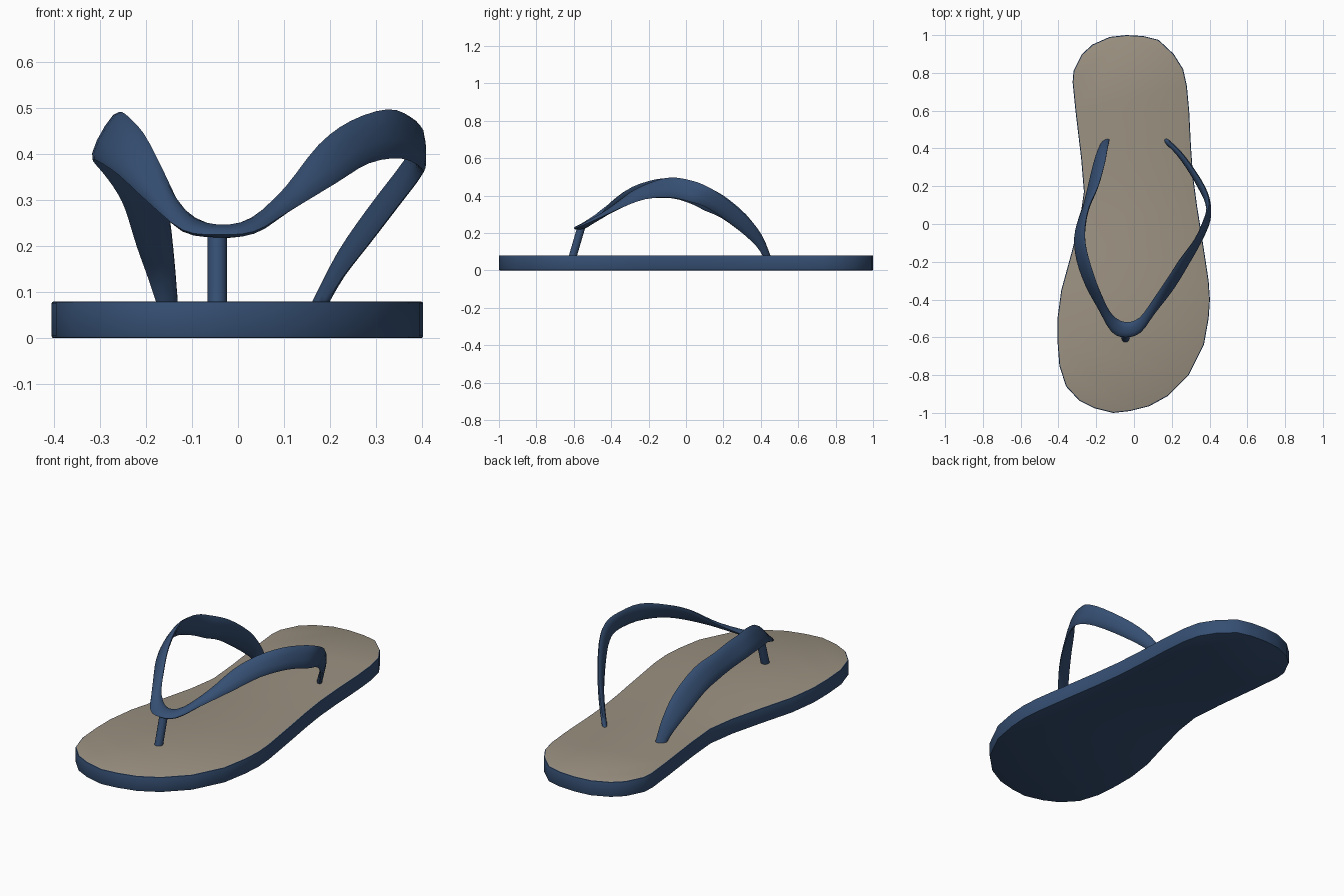
import bpy, bmesh, math
from mathutils import Vector as V

if "Cube" in bpy.data.objects:
    bpy.data.objects.remove(bpy.data.objects["Cube"])


def material(name, rgb):
    m = bpy.data.materials.new(name)
    m.diffuse_color = (*rgb, 1)
    m.use_nodes = True
    m.node_tree.nodes["Principled BSDF"].inputs["Base Color"].default_value = m.diffuse_color
    return m


NAVY = material("navy rubber", (0.036, 0.078, 0.17))
TAN = material("tan footbed", (0.33, 0.285, 0.22))


def finish(name, bm, mats, angle):
    bmesh.ops.recalc_face_normals(bm, faces=bm.faces)
    me = bpy.data.meshes.new(name)
    bm.to_mesh(me)
    bm.free()
    for m in mats:
        me.materials.append(m)
    ob = bpy.data.objects.new(name, me)
    bpy.context.collection.objects.link(ob)
    bpy.ops.object.select_all(action='DESELECT')
    ob.select_set(True)
    bpy.context.view_layer.objects.active = ob
    bpy.ops.object.shade_smooth_by_angle(angle=math.radians(angle))
    return ob


def spline(pts, steps):
    """Catmull-Rom points through an open list."""
    out = []
    for i in range(len(pts) - 1):
        a, b, c, d = (pts[min(max(i + k, 0), len(pts) - 1)] for k in (-1, 0, 1, 2))
        for s in range(steps):
            t = s / steps
            out.append(0.5 * (2 * b + (c - a) * t + (2 * a - 5 * b + 4 * c - d) * t * t
                              + (3 * b - a - 3 * c + d) * t ** 3))
    return out + [pts[-1]]


# Sole: foot outline extruded, edges softly bevelled, tan top face
outline = [(-.04, 1), (.05, .995), (.13, .975), (.21, .9), (.26, .82), (.28, .73), (.292, .6),
           (.302, .4), (.313, .25), (.333, .1), (.357, -.05), (.38, -.2), (.395, -.3), (.402, -.4),
           (.395, -.5), (.37, -.64), (.29, -.8), (.18, -.91), (.08, -.965), (-.02, -.99),
           (-.11, -1), (-.21, -.975), (-.29, -.935), (-.36, -.86), (-.395, -.75), (-.405, -.62),
           (-.405, -.5), (-.385, -.35), (-.33, -.15), (-.287, .02), (-.265, .17), (-.28, .35),
           (-.31, .6), (-.325, .75), (-.32, .81), (-.275, .9), (-.22, .95), (-.13, .99)]
bm = bmesh.new()
base = bm.faces.new([bm.verts.new((x, y, 0)) for x, y in outline])
ext = bmesh.ops.extrude_face_region(bm, geom=[base])
bmesh.ops.translate(bm, vec=(0, 0, .08), verts=[g for g in ext["geom"] if isinstance(g, bmesh.types.BMVert)])
rims = [e for e in bm.edges if abs(e.verts[0].co.z - e.verts[1].co.z) < 1e-4]
bmesh.ops.bevel(bm, geom=rims, offset=.005, segments=2, affect='EDGES', profile=.5)
bmesh.ops.recalc_face_normals(bm, faces=bm.faces)
for f in bm.faces:
    f.material_index = int(f.normal.z > .95)
bmesh.ops.triangulate(bm, faces=[f for f in bm.faces if len(f.verts) > 4])
finish("sole", bm, [NAVY, TAN], 40)

# Strap: upper and lower edge of the ribbon, left anchor -> toe -> right anchor
upper = [(-.13, .45, .07), (-.14, .4, .19), (-.155, .32, .3), (-.19, .2, .4), (-.235, .1, .45),
         (-.255, .02, .48), (-.26, -.07, .49), (-.245, -.16, .487), (-.205, -.29, .445),
         (-.165, -.39, .37), (-.115, -.48, .275), (-.045, -.52, .24),
         (.03, -.495, .257), (.1, -.4, .325), (.175, -.29, .42), (.245, -.185, .472),
         (.325, -.08, .497), (.375, .03, .48), (.397, .11, .45), (.37, .2, .395),
         (.29, .325, .29), (.222, .405, .19), (.16, .455, .07)]
lower = [(-.175, .42, .07), (-.195, .38, .13), (-.22, .3, .2), (-.245, .19, .28), (-.265, .1, .32),
         (-.29, .03, .355), (-.315, -.07, .385), (-.305, -.19, .385), (-.26, -.32, .355),
         (-.195, -.44, .295), (-.12, -.57, .235), (-.045, -.6, .225),
         (.035, -.575, .232), (.11, -.475, .275), (.21, -.345, .335), (.285, -.22, .38),
         (.355, -.09, .39), (.4, .02, .367), (.388, .1, .34), (.345, .19, .285),
         (.28, .3, .2), (.225, .375, .13), (.19, .415, .07)]
up, lo = (spline([V(p) for p in pts], 3) for pts in (upper, lower))
mid = [(u + l) / 2 for u, l in zip(up, lo)]
bm = bmesh.new()
rings = []
SIDES = 10
for i, c in enumerate(mid):
    half = (up[i] - lo[i]) / 2
    tangent = mid[min(i + 1, len(mid) - 1)] - mid[max(i - 1, 0)]
    n = half.cross(tangent).normalized() * .013
    rings.append([bm.verts.new(c + half * math.cos(a) + n * math.sin(a))
                  for a in (2 * math.pi * k / SIDES for k in range(SIDES))])
for r, s in zip(rings, rings[1:]):
    for k in range(SIDES):
        j = (k + 1) % SIDES
        bm.faces.new((r[k], r[j], s[j], s[k]))
bm.faces.new(rings[0])
bm.faces.new(rings[-1])
finish("strap", bm, [NAVY], 60)

# Toe post: slanted peg joining strap and sole
p, q = V((-.045, -.607, .07)), V((-.045, -.56, .23))
bm = bmesh.new()
bmesh.ops.create_cone(bm, cap_ends=True, segments=16, radius1=.021, radius2=.021, depth=(q - p).length)
rot = (q - p).to_track_quat('Z', 'Y')
for v in bm.verts:
    v.co = rot @ v.co + (p + q) / 2
finish("toe_post", bm, [NAVY], 40)
